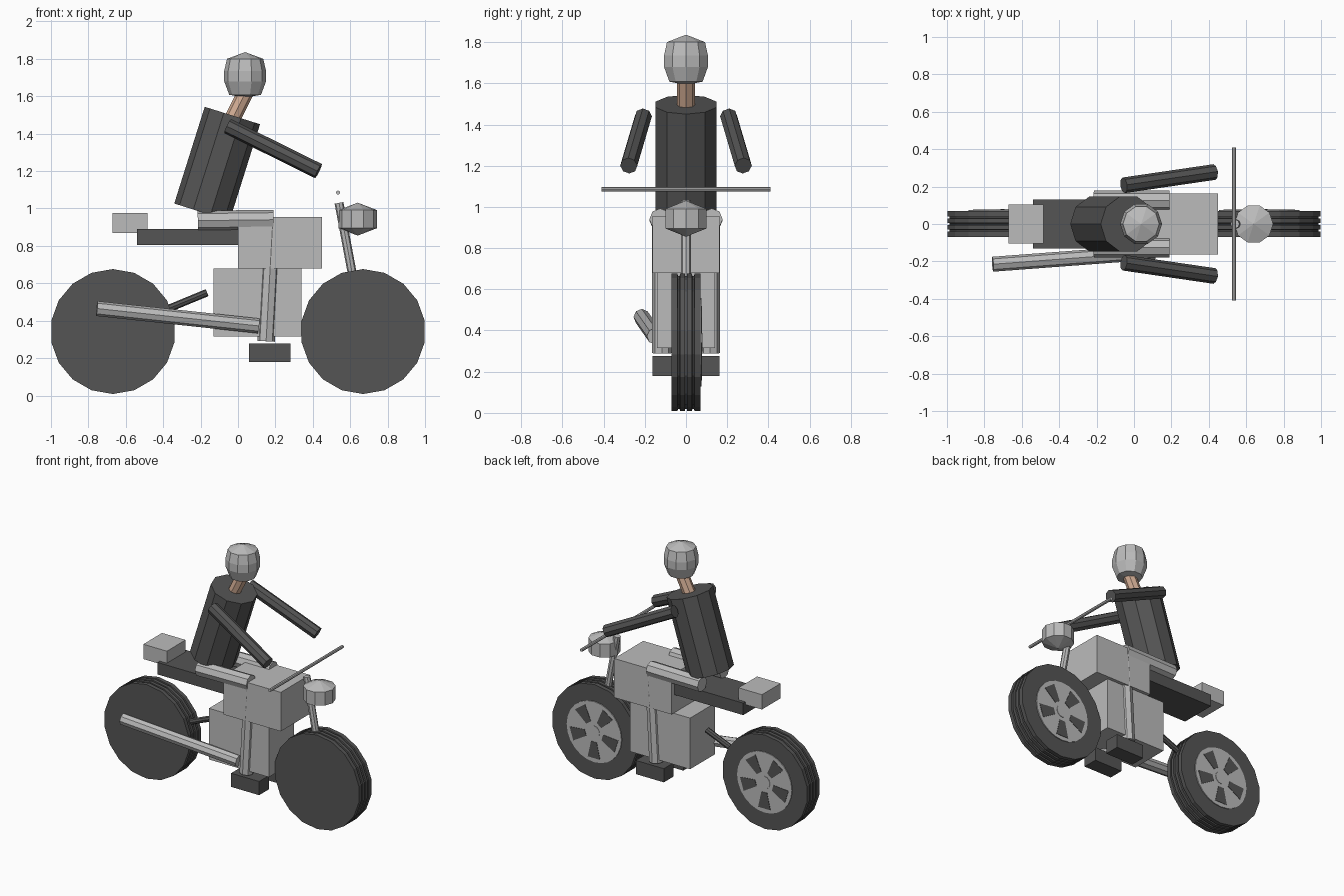
import bpy, bmesh, math
from mathutils import Vector, Matrix

if "Cube" in bpy.data.objects:
    bpy.data.objects.remove(bpy.data.objects["Cube"], do_unlink=True)


def material(name, rgb):
    m = bpy.data.materials.new(name)
    m.use_nodes = True
    m.diffuse_color = (*rgb, 1)
    m.node_tree.nodes["Principled BSDF"].inputs["Base Color"].default_value = (*rgb, 1)
    return m


LIGHT = material("light grey", (0.5, 0.5, 0.5))
DARK = material("dark grey", (0.09, 0.09, 0.09))
SKIN = material("skin", (0.65, 0.42, 0.3))


def finish(name, bm, mat):
    bmesh.ops.recalc_face_normals(bm, faces=bm.faces)
    mesh = bpy.data.meshes.new(name)
    bm.to_mesh(mesh)
    bm.free()
    mesh.materials.append(mat)
    ob = bpy.data.objects.new(name, mesh)
    bpy.context.scene.collection.objects.link(ob)
    return ob


def box(name, mat, x, y, z):
    """Box from (low, high) ranges on each axis."""
    bm = bmesh.new()
    bmesh.ops.create_cube(bm, size=1)
    for v in bm.verts:
        v.co = [r[0] + (c + 0.5) * (r[1] - r[0]) for r, c in zip((x, y, z), v.co)]
    return finish(name, bm, mat)


def rod(name, mat, a, b, radius, sides=8):
    """Cylinder between two points."""
    a, b = Vector(a), Vector(b)
    d = b - a
    turn = d.to_track_quat('Z', 'Y').to_matrix().to_4x4()
    bm = bmesh.new()
    bmesh.ops.create_cone(bm, cap_ends=True, segments=sides, radius1=radius,
                          radius2=radius, depth=d.length,
                          matrix=Matrix.Translation((a + b) / 2) @ turn)
    return finish(name, bm, mat)


def lathe(name, mat, profile, sides, place):
    """Revolve (radius, height) points about local z; the ends close in caps."""
    bm = bmesh.new()
    rings = []
    for r, h in profile:
        if r == 0:
            rings.append([bm.verts.new((0, 0, h))] * sides)
        else:
            rings.append([bm.verts.new((r * math.cos(t), r * math.sin(t), h))
                          for t in (math.tau * i / sides for i in range(sides))])
    for low, high in zip(rings, rings[1:]):
        for i in range(sides):
            j = (i + 1) % sides
            bm.faces.new(dict.fromkeys((low[i], low[j], high[j], high[i])))
    for ring in (rings[0], rings[-1]):
        if ring[0] is not ring[1]:
            bm.faces.new(ring)
    bm.transform(place)
    return finish(name, bm, mat)


# Wheels: ribbed tyre, rim disc on the +y side with five dark openings
RADIUS, AXLE_X, AXLE_Z = 0.334, 0.669, 0.342


def wheel(name, cx):
    centre = Matrix.Translation((cx, 0, AXLE_Z))
    # local z -> +y, local x -> +z
    turn = Matrix(((0, 1, 0, 0), (0, 0, 1, 0), (1, 0, 0, 0), (0, 0, 0, 1)))
    place = centre @ turn
    tread = [(RADIUS, -0.07)]
    for g in (-0.035, 0, 0.035):
        tread += [(RADIUS, g - 0.006), (RADIUS - 0.012, g - 0.004),
                  (RADIUS - 0.012, g + 0.004), (RADIUS, g + 0.006)]
    tread.append((RADIUS, 0.07))
    lathe(name + "_tyre", DARK, tread, 18, place)
    lathe(name + "_rim", LIGHT, [(0.215, 0.05), (0.215, 0.076)], 24, place)
    lathe(name + "_hub", LIGHT, [(0.045, 0.07), (0.045, 0.079)], 12, place)
    bm = bmesh.new()
    for k in range(5):
        mid = math.pi + math.tau * k / 5
        corners = []
        for r, w in ((0.07, -0.022), (0.185, -0.048), (0.185, 0.048), (0.07, 0.022)):
            p = Matrix.Rotation(mid, 3, 'Z') @ Vector((r, w, 0.0785))
            corners.append(bm.verts.new(p))
        face = bm.faces.new(corners)
        wall = bmesh.ops.extrude_face_region(bm, geom=[face])["geom"]
        for v in wall:
            if isinstance(v, bmesh.types.BMVert):
                v.co.z -= 0.004
    bm.transform(place)
    finish(name + "_rim_openings", bm, DARK)


wheel("front_wheel", AXLE_X)
wheel("rear_wheel", -AXLE_X)

# Body of the motorcycle
box("fuel_tank", LIGHT, (0, 0.45), (-0.163, 0.163), (0.678, 0.955))
box("engine", LIGHT, (-0.13, 0.34), (-0.14, 0.14), (0.315, 0.678))
box("seat", DARK, (-0.54, 0), (-0.13, 0.13), (0.805, 0.89))
box("tail_box", LIGHT, (-0.67, -0.485), (-0.105, 0.105), (0.87, 0.975))
rod("exhaust", LIGHT, (0.11, -0.15, 0.372), (-0.755, -0.215, 0.465), 0.04)
rod("swingarm", DARK, (-0.165, 0, 0.55), (-AXLE_X, 0, AXLE_Z), 0.02)
rod("front_fork", LIGHT, (0.54, 0, 1.03), (AXLE_X, 0, AXLE_Z), 0.024)
rod("handlebar", LIGHT, (0.535, -0.41, 1.085), (0.535, 0.41, 1.085), 0.011)
lathe("headlight", LIGHT, [(0, -0.088), (0.104, -0.048), (0.104, 0.048), (0, 0.088)],
      10, Matrix.Translation((0.64, 0, 0.943)))

# Rider
rod("torso", DARK, (-0.193, 0, 0.98), (-0.03, 0, 1.497), 0.155, 10)
rod("neck", SKIN, (-0.04, 0, 1.46), (0.045, 0, 1.63), 0.043)
lathe("helmet", LIGHT, [(0, 1.592), (0.085, 1.608), (0.112, 1.68), (0.112, 1.735),
                        (0.097, 1.8), (0, 1.836)], 10, Matrix.Translation((0.038, 0, 0)))
for side, s in (("left", 1), ("right", -1)):
    rod(side + "_arm", DARK, (-0.055, 0.207 * s, 1.44), (0.43, 0.278 * s, 1.2), 0.042)
    rod(side + "_thigh", LIGHT, (-0.215, 0.125 * s, 0.935), (0.19, 0.125 * s, 0.94), 0.053)
    rod(side + "_shin", LIGHT, (0.185, 0.117 * s, 0.92), (0.15, 0.117 * s, 0.29), 0.047)
    y = sorted((0.055 * s, 0.163 * s))
    box(side + "_boot", DARK, (0.06, 0.28), y, (0.18, 0.277))
